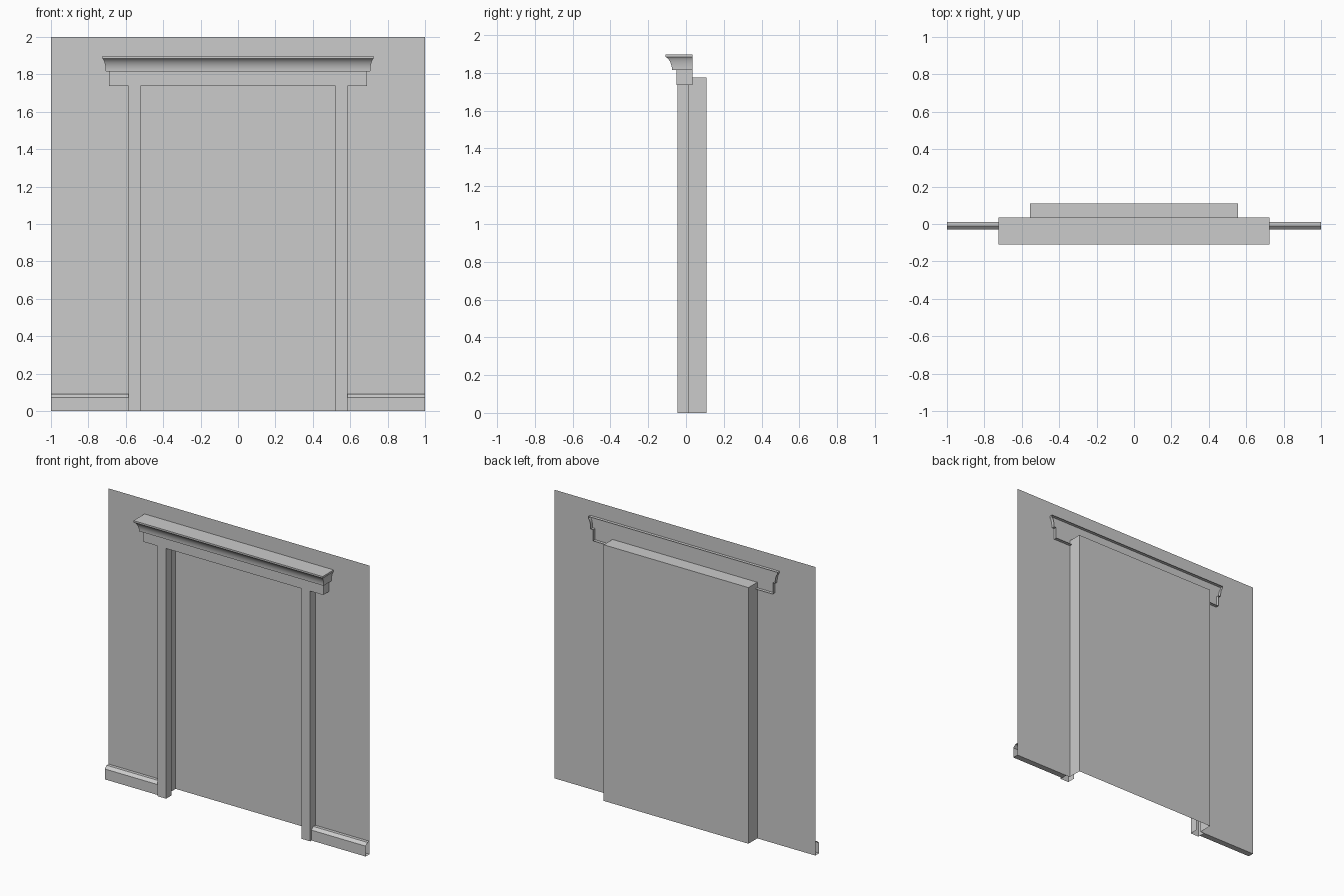
import bpy
import bmesh
import math

cube = bpy.data.objects.get("Cube")
if cube:
    bpy.data.objects.remove(cube)

# One plain plaster grey
grey = bpy.data.materials.new("plaster_grey")
grey.use_nodes = True
colour = (0.6, 0.6, 0.6, 1)
grey.diffuse_color = colour
grey.node_tree.nodes["Principled BSDF"].inputs["Base Color"].default_value = colour

WALL_Y = 0.012
BACK_Y = 0.109
OPEN_X, OPEN_Z = 0.555, 1.775
POST_IN, POST_OUT = 0.52, 0.585


def make_object(name, bm):
    mesh = bpy.data.meshes.new(name)
    bm.to_mesh(mesh)
    bm.free()
    mesh.materials.append(grey)
    obj = bpy.data.objects.new(name, mesh)
    bpy.context.collection.objects.link(obj)
    return obj


def skin(bm, rows, closed=False):
    """Join successive rows of points with quads."""
    rows = [[bm.verts.new(p) for p in row] for row in rows]
    for a, b in zip(rows, rows[1:]):
        for i in range(len(a) if closed else len(a) - 1):
            j = (i + 1) % len(a)
            bm.faces.new((a[i], a[j], b[j], b[i]))
    return rows


# Thin wall with a doorway cut in its lower edge
doorway = [(-OPEN_X, 0), (-OPEN_X, OPEN_Z), (OPEN_X, OPEN_Z), (OPEN_X, 0)]
outline = doorway + [(1, 0), (1, 2), (-1, 2), (-1, 0)]
bm = bmesh.new()
bm.faces.new([bm.verts.new((x, WALL_Y, z)) for x, z in reversed(outline)])
bmesh.ops.recalc_face_normals(bm, faces=bm.faces)
if list(bm.faces)[0].normal.y > 0:
    bmesh.ops.reverse_faces(bm, faces=bm.faces)
make_object("wall", bm)

# Recess behind the doorway, open at the front and underneath
bm = bmesh.new()
rows = skin(bm, [[(x, y, z) for x, z in doorway] for y in (WALL_Y, BACK_Y)])
bm.faces.new(rows[-1])
bmesh.ops.recalc_face_normals(bm, faces=bm.faces)
make_object("door_recess", bm)

# Posts and skirting boards on both sides
for side, word in ((1, "left"), (-1, "right")):
    plan = [(POST_IN, WALL_Y), (POST_IN, -0.045), (POST_OUT, -0.045), (POST_OUT, WALL_Y)]
    bm = bmesh.new()
    skin(bm, [[(side * x, y, z) for x, y in plan] for z in (0, 1.74)])
    bmesh.ops.recalc_face_normals(bm, faces=bm.faces)
    make_object(word + "_door_post", bm)

    section = [(WALL_Y, 0), (-0.03, 0), (-0.03, 0.072), (-0.01, 0.09), (WALL_Y, 0.09)]
    bm = bmesh.new()
    skin(bm, [[(side * x, y, z) for y, z in section] for x in (POST_OUT, 1)])
    bmesh.ops.recalc_face_normals(bm, faces=bm.faces)
    make_object(word + "_skirting", bm)

# Lintel with a coved cornice: half width, front y and height of each level
levels = [(0.689, -0.05, 1.737), (0.689, -0.05, 1.815)]
sweep = math.radians(70)
for i in range(9):
    a = sweep * i / 8
    flare = (1 - math.cos(a)) / (1 - math.cos(sweep))
    rise = math.sin(a) / math.sin(sweep)
    levels.append((0.707 + 0.018 * flare, -0.074 - 0.035 * flare, 1.815 + 0.07 * rise))
levels.append((0.725, -0.109, 1.897))
LINTEL_BACK = 0.034
bm = bmesh.new()
rows = skin(bm, [[(-w, LINTEL_BACK, z), (-w, y, z), (w, y, z), (w, LINTEL_BACK, z)]
                 for w, y, z in levels])
bm.faces.new(reversed(rows[0]))
bm.faces.new(rows[-1])
bmesh.ops.recalc_face_normals(bm, faces=bm.faces)
lintel = make_object("lintel_cornice", bm)

bpy.ops.object.select_all(action="DESELECT")
lintel.select_set(True)
bpy.context.view_layer.objects.active = lintel
bpy.ops.object.shade_smooth_by_angle(angle=math.radians(30))
